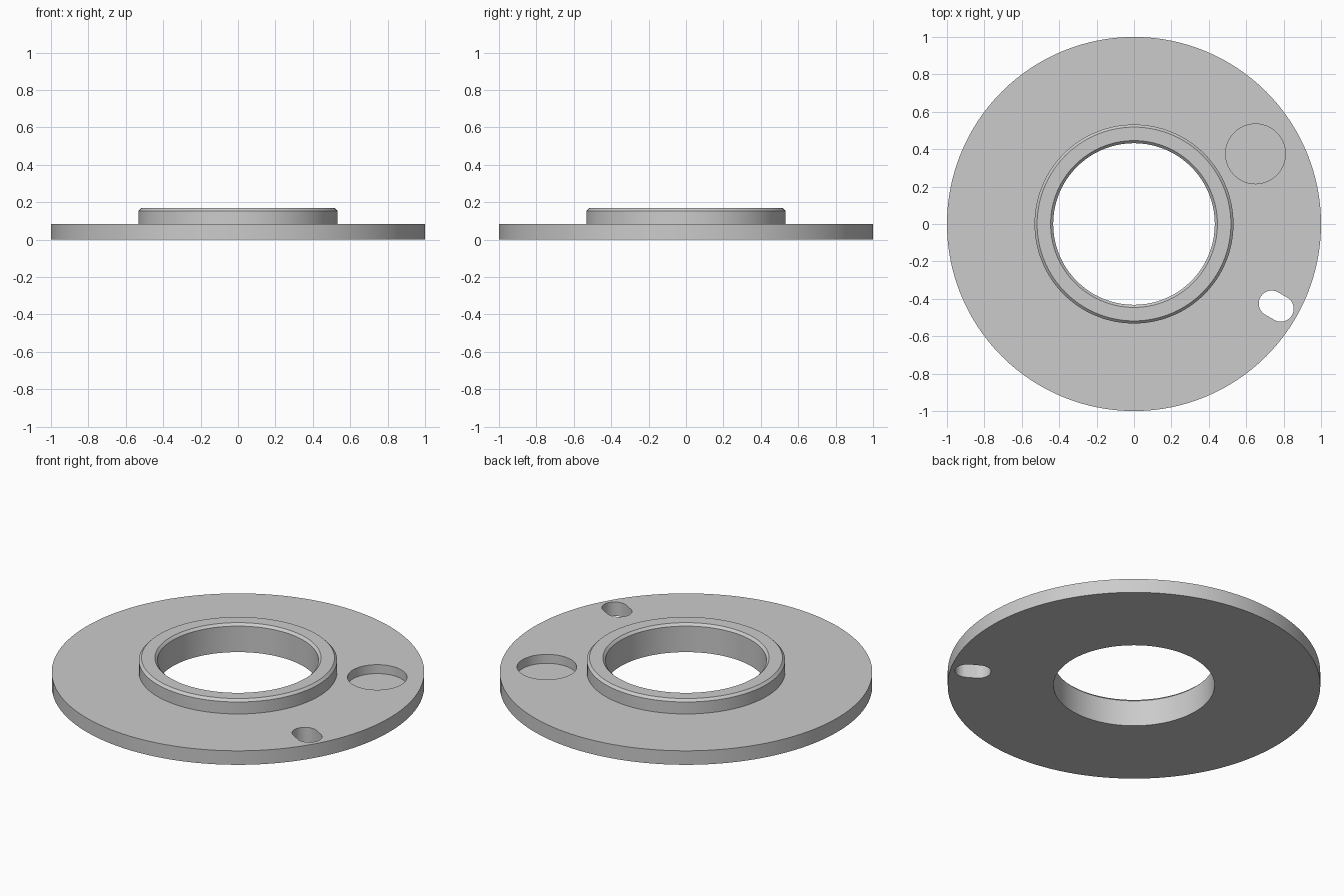
import bpy, bmesh, math
from mathutils import Matrix, Vector

cube = bpy.data.objects.get("Cube")
if cube:
    bpy.data.objects.remove(cube, do_unlink=True)

PLATE_TOP, HUB_TOP, CHAMFER = 0.083, 0.168, 0.014
HUB_R, BORE_R = 0.532, 0.432
SEGMENTS = 128

# Plain grey metal
steel = bpy.data.materials.new("grey_steel")
steel.use_nodes = True
color = (0.6, 0.6, 0.6, 1)
steel.diffuse_color = color
steel.node_tree.nodes["Principled BSDF"].inputs["Base Color"].default_value = color


def make_object(name, bm):
    bmesh.ops.recalc_face_normals(bm, faces=bm.faces)
    mesh = bpy.data.meshes.new(name)
    bm.to_mesh(mesh)
    bm.free()
    mesh.materials.append(steel)
    obj = bpy.data.objects.new(name, mesh)
    bpy.context.collection.objects.link(obj)
    return obj


def lathe(name, profile):
    """Revolve a closed (radius, height) profile about z."""
    bm = bmesh.new()
    rings = []
    for i in range(SEGMENTS):
        a = math.tau * i / SEGMENTS
        rings.append([bm.verts.new((r * math.cos(a), r * math.sin(a), z)) for r, z in profile])
    n = len(profile)
    for i, ring in enumerate(rings):
        nxt = rings[(i + 1) % SEGMENTS]
        for j in range(n):
            k = (j + 1) % n
            bm.faces.new((ring[j], nxt[j], nxt[k], ring[k]))
    return make_object(name, bm)


def prism_cutter(name, distance, angle, radius, stretch, bottom, top):
    """Upright round or slotted cutter, lengthened along the radial direction."""
    bm = bmesh.new()
    outline = []
    for side in (1, -1):
        for i in range(33):
            a = math.pi * (i / 32 - 0.5)
            outline.append(Vector((side * (stretch + radius * math.cos(a)),
                                   side * radius * math.sin(a), bottom)))
    face = bm.faces.new([bm.verts.new(p) for p in outline])
    bmesh.ops.remove_doubles(bm, verts=bm.verts, dist=1e-5)
    made = bmesh.ops.extrude_face_region(bm, geom=bm.faces[:])["geom"]
    verts = [v for v in made if isinstance(v, bmesh.types.BMVert)]
    bmesh.ops.translate(bm, verts=verts, vec=(0, 0, top - bottom))
    bm.transform(Matrix.Rotation(math.radians(angle), 4, "Z") @ Matrix.Translation((distance, 0, 0)))
    cutter = make_object(name, bm)
    cutter.hide_render = True
    return cutter


# Plate, raised hub and chamfered bore in one turned profile
flange = lathe("flange", [
    (BORE_R, 0), (1, 0), (1, PLATE_TOP), (HUB_R, PLATE_TOP),
    (HUB_R, HUB_TOP - CHAMFER), (HUB_R - CHAMFER, HUB_TOP),
    (BORE_R + CHAMFER, HUB_TOP), (BORE_R, HUB_TOP - CHAMFER)])

# Three through slots alternating with three blind round pockets
cutters = []
for i in range(3):
    cutters.append(prism_cutter(f"slot_cutter_{i}", 0.878, 90 + 120 * i, 0.069, 0.028, -0.1, 0.2))
    cutters.append(prism_cutter(f"pocket_cutter_{i}", 0.75, 30 + 120 * i, 0.16, 0, 0.03, 0.2))
for cutter in cutters:
    mod = flange.modifiers.new(cutter.name, "BOOLEAN")
    mod.operation, mod.solver, mod.object = "DIFFERENCE", "EXACT", cutter

# Bake the cuts and discard the cutters
graph = bpy.context.evaluated_depsgraph_get()
baked = bpy.data.meshes.new_from_object(flange.evaluated_get(graph))
flange.modifiers.clear()
flange.data = baked
for cutter in cutters:
    bpy.data.objects.remove(cutter, do_unlink=True)

# Smooth round walls, crisp edges
bpy.ops.object.select_all(action="DESELECT")
flange.select_set(True)
bpy.context.view_layer.objects.active = flange
bpy.ops.object.shade_smooth_by_angle(angle=math.radians(30))
